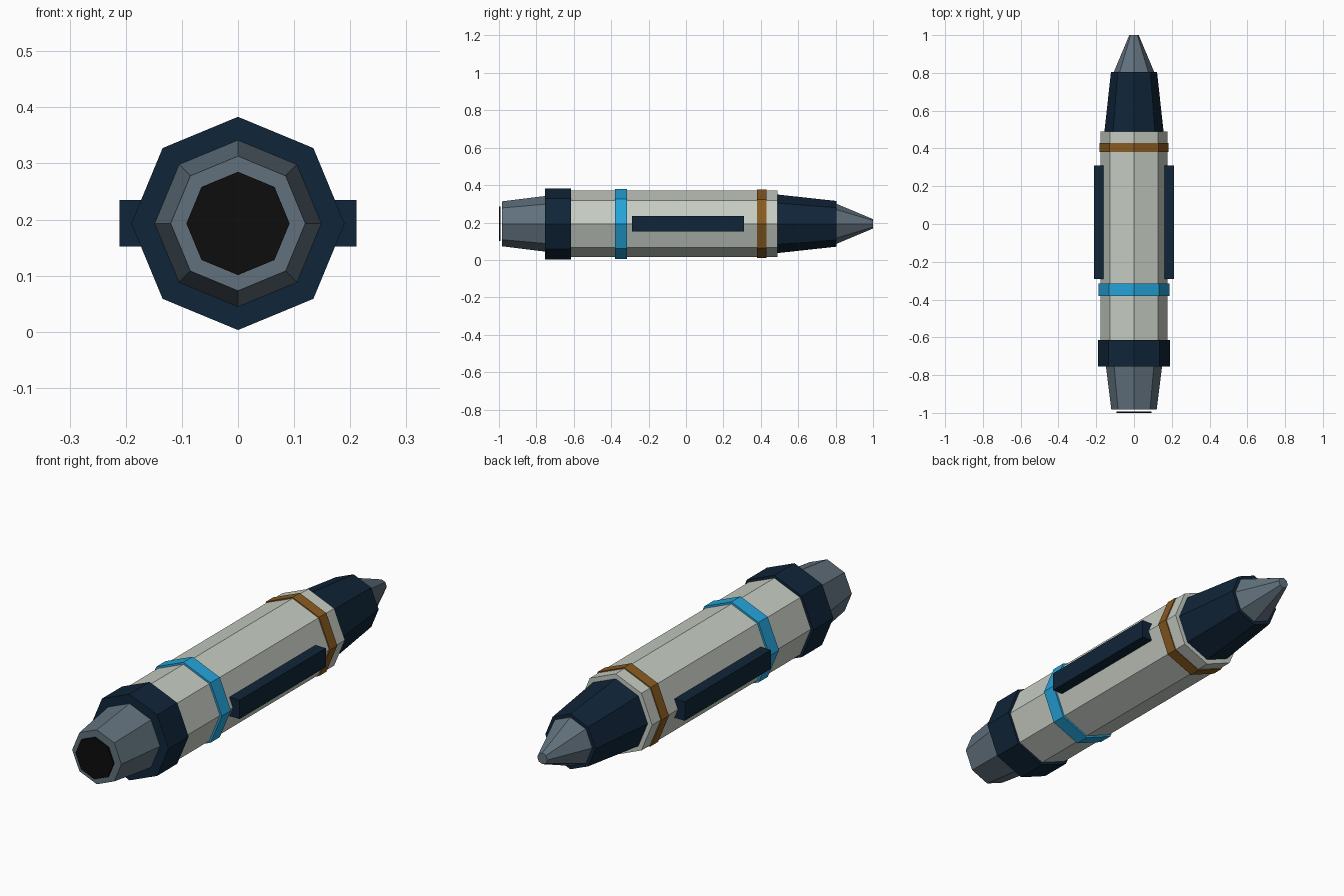
import bpy, bmesh, math

if "Cube" in bpy.data.objects:
    bpy.data.objects.remove(bpy.data.objects["Cube"])

CZ = 0.193  # height of the long axis


def material(name, rgb):
    m = bpy.data.materials.new(name)
    m.diffuse_color = (*rgb, 1)
    m.use_nodes = True
    m.node_tree.nodes["Principled BSDF"].inputs["Base Color"].default_value = m.diffuse_color
    return m


shell = material("pale shell", (0.56, 0.60, 0.54))
navy = material("dark navy", (0.005, 0.018, 0.040))
steel = material("steel grey", (0.12, 0.165, 0.205))
blue = material("bright blue", (0.018, 0.37, 0.70))
bronze = material("bronze", (0.25, 0.105, 0.015))
black = material("black", (0.004, 0.004, 0.004))


def finish(name, bm, mat):
    bmesh.ops.recalc_face_normals(bm, faces=bm.faces)
    me = bpy.data.meshes.new(name)
    bm.to_mesh(me)
    bm.free()
    me.materials.append(mat)
    bpy.context.collection.objects.link(bpy.data.objects.new(name, me))


def octagon(name, y0, y1, r0, r1, mat):
    """Closed eight-sided frustum along y, with a corner at the top."""
    bm = bmesh.new()
    rings = []
    for y, r in ((y0, r0), (y1, r1)):
        rings.append([bm.verts.new((r * math.cos(i * math.pi / 4), y,
                                    CZ + r * math.sin(i * math.pi / 4))) for i in range(8)])
    a, b = rings
    for i in range(8):
        j = (i + 1) % 8
        bm.faces.new((a[i], a[j], b[j], b[i]))
    bm.faces.new(a)
    bm.faces.new(b)
    finish(name, bm, mat)


def box(name, x0, x1, y0, y1, z0, z1, mat):
    bm = bmesh.new()
    bmesh.ops.create_cube(bm, size=1)
    for v in bm.verts:
        v.co = (x1 if v.co.x > 0 else x0, y1 if v.co.y > 0 else y0, z1 if v.co.z > 0 else z0)
    finish(name, bm, mat)


# rear end: dark bore plate, nozzle and collar
octagon("bore_plate", -1.0, -0.992, 0.092, 0.092, black)
octagon("nozzle", -0.983, -0.75, 0.120, 0.149, steel)
octagon("collar", -0.755, -0.615, 0.190, 0.190, navy)

# main body with bands
octagon("body", -0.62, 0.49, 0.178, 0.178, shell)
octagon("blue_band", -0.38, -0.316, 0.187, 0.187, blue)
octagon("bronze_band", 0.38, 0.43, 0.183, 0.183, bronze)

# nose
octagon("nose_cone", 0.485, 0.805, 0.157, 0.122, navy)
octagon("nose_tip", 0.80, 1.0, 0.109, 0.025, steel)

# side rails
for side, s in (("left", -1), ("right", 1)):
    xs = sorted((s * 0.155, s * 0.211))
    box(side + "_rail", xs[0], xs[1], -0.29, 0.31, 0.152, 0.235, navy)
